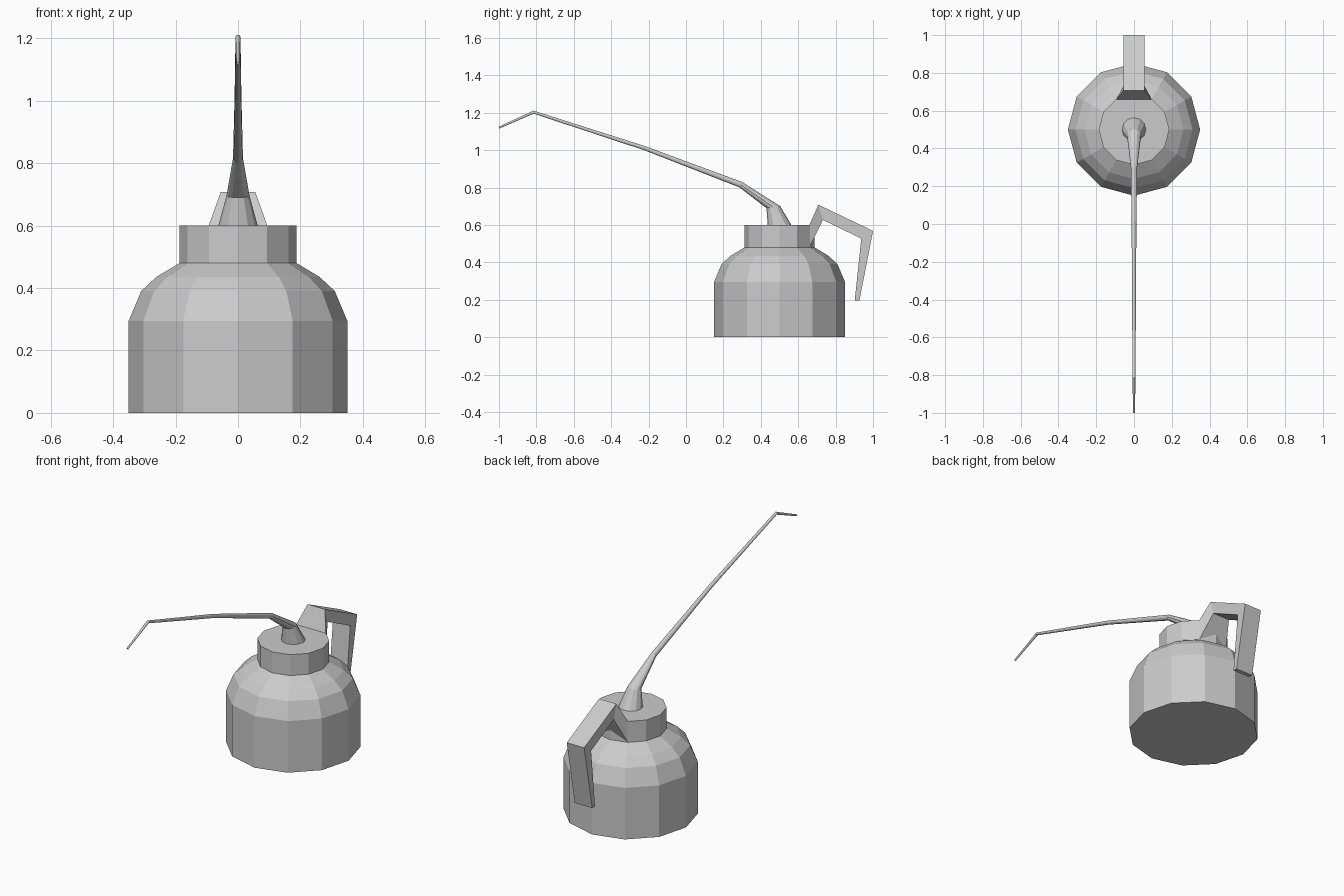
import bpy, math
from mathutils import Vector

if "Cube" in bpy.data.objects:
    bpy.data.objects.remove(bpy.data.objects["Cube"])

SIDES = 12
CY = 0.5  # y of the can's axis


def make_object(name, verts, faces):
    mesh = bpy.data.meshes.new(name)
    mesh.from_pydata(verts, [], faces)
    obj = bpy.data.objects.new(name, mesh)
    bpy.context.collection.objects.link(obj)
    return obj


def loft(name, rings, caps=True):
    """Skin a list of equally sized vertex rings and close both ends."""
    n = len(rings[0])
    verts = [v for ring in rings for v in ring]
    faces = [(k * n + i, k * n + (i + 1) % n,
              (k + 1) * n + (i + 1) % n, (k + 1) * n + i)
             for k in range(len(rings) - 1) for i in range(n)]
    faces.append(tuple(reversed(range(n))))
    faces.append(tuple(range(len(verts) - n, len(verts))))
    return make_object(name, verts, faces)


def ring(center, radius, normal, sides=SIDES):
    """Circle of points lying across a path in the yz plane."""
    nrm = Vector(normal).normalized()
    side = Vector((1, 0, 0))
    up = nrm.cross(side)
    return [Vector(center)
            + radius * math.cos(2 * math.pi * i / sides) * side
            + radius * math.sin(2 * math.pi * i / sides) * up
            for i in range(sides)]


# Oil can body with domed shoulder and straight collar: (radius, z)
profile = [(0.35, 0), (0.35, 0.295), (0.31, 0.39), (0.262, 0.435),
           (0.187, 0.48), (0.187, 0.60)]
loft("can_body", [ring((0, CY, z), r, (0, 0, 1)) for r, z in profile])

# Long tapering bent spout: (y, z, radius)
path = [(0.50, 0.60, 0.063), (0.467, 0.695, 0.037), (0.293, 0.815, 0.016),
        (-0.22, 1.01, 0.011), (-0.815, 1.203, 0.008), (-1.0, 1.12, 0.005)]
pts = [Vector((0, y, z)) for y, z, r in path]
normals = [Vector((0, 0, 1)), Vector((0, -0.15, 1))]
for k in range(2, len(pts)):
    before = (pts[k] - pts[k - 1]).normalized()
    after = (pts[k + 1] - pts[k]).normalized() if k + 1 < len(pts) else before
    normals.append(before + after)
loft("spout", [ring(p, r, nrm) for p, (_, _, r), nrm in zip(pts, path, normals)])

# Handle, flared where it meets the collar: (outer y, z, inner y, z, half width)
sections = [(0.66, 0.60, 0.66, 0.48, 0.094), (0.708, 0.708, 0.732, 0.627, 0.055),
            (1.0, 0.568, 0.937, 0.527, 0.055), (0.927, 0.195, 0.902, 0.195, 0.055)]
loft("handle", [[(-w, oy, oz), (w, oy, oz), (w, iy, iz), (-w, iy, iz)]
                for oy, oz, iy, iz, w in sections])

# Make all faces point outward
import bmesh
for obj in bpy.context.collection.objects:
    bm = bmesh.new()
    bm.from_mesh(obj.data)
    bmesh.ops.recalc_face_normals(bm, faces=bm.faces)
    bm.to_mesh(obj.data)
    bm.free()
